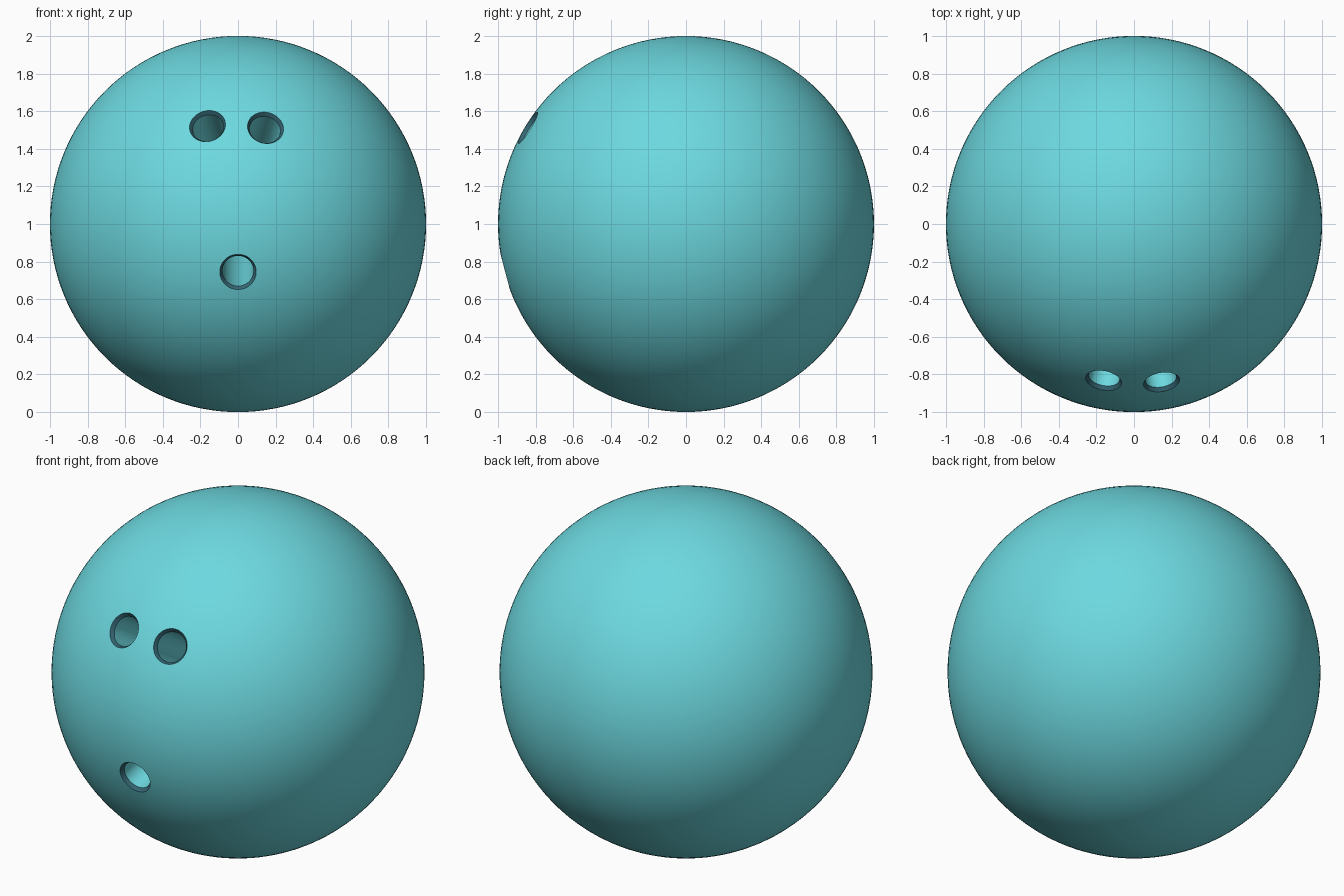
import bpy, bmesh
from math import sin, cos, pi, radians
from mathutils import Vector

if "Cube" in bpy.data.objects:
    bpy.data.objects.remove(bpy.data.objects["Cube"])

CENTRE = Vector((0, 0, 1))


def material(name, colour):
    m = bpy.data.materials.new(name)
    m.diffuse_color = (*colour, 1)
    m.use_nodes = True
    m.node_tree.nodes["Principled BSDF"].inputs["Base Color"].default_value = m.diffuse_color
    return m


teal = material("teal", (0.15, 0.69, 0.74))
dark = material("dark_rim", (0.035, 0.13, 0.17))

# Ball
bpy.ops.mesh.primitive_uv_sphere_add(segments=128, ring_count=64, radius=1, location=CENTRE)
ball = bpy.context.object
ball.name = "ball"
ball.data.materials.append(teal)
ball.data.materials.append(dark)


def hole_cutter(name, direction, depth, r=0.083, rim=0.097, sides=64):
    """Turned drill shape along the ball radius, with a chamfered mouth."""
    profile = [(r, 1 - depth), (r, 0.975), (rim + 0.007, 1.005), (rim + 0.007, 1.1)]
    bm = bmesh.new()
    rings = [[bm.verts.new((rad * cos(2 * pi * i / sides), rad * sin(2 * pi * i / sides), h))
              for i in range(sides)] for rad, h in profile]
    for k in range(len(rings) - 1):
        for i in range(sides):
            j = (i + 1) % sides
            f = bm.faces.new((rings[k][i], rings[k][j], rings[k + 1][j], rings[k + 1][i]))
            f.material_index = 1 if k == 1 else 0
    bm.faces.new(rings[0][::-1])
    bm.faces.new(rings[-1])
    bmesh.ops.recalc_face_normals(bm, faces=bm.faces)
    mesh = bpy.data.meshes.new(name)
    bm.to_mesh(mesh)
    bm.free()
    mesh.materials.append(teal)
    mesh.materials.append(dark)
    ob = bpy.data.objects.new(name, mesh)
    bpy.context.collection.objects.link(ob)
    ob.location = CENTRE
    ob.rotation_euler = Vector(direction).to_track_quat('Z', 'Y').to_euler()
    ob.hide_render = True
    return ob


# Two finger holes and a thumb hole
holes = [
    ("left_finger_hole", (-0.163, -0.836, 0.523), 0.42),
    ("right_finger_hole", (0.147, -0.845, 0.514), 0.42),
    ("thumb_hole", (0, -0.967, -0.256), 0.65),
]
for name, direction, depth in holes:
    cutter = hole_cutter(name, direction, depth)
    bpy.context.view_layer.update()
    mod = ball.modifiers.new(name, 'BOOLEAN')
    mod.operation = 'DIFFERENCE'
    mod.solver = 'EXACT'
    mod.material_mode = 'TRANSFER'
    mod.object = cutter
    bpy.context.view_layer.objects.active = ball
    bpy.ops.object.modifier_apply(modifier=mod.name)
    bpy.data.objects.remove(cutter)

# Smooth ball, crisp hole edges
bpy.ops.object.select_all(action='DESELECT')
ball.select_set(True)
bpy.context.view_layer.objects.active = ball
bpy.ops.object.shade_smooth_by_angle(angle=radians(25))
